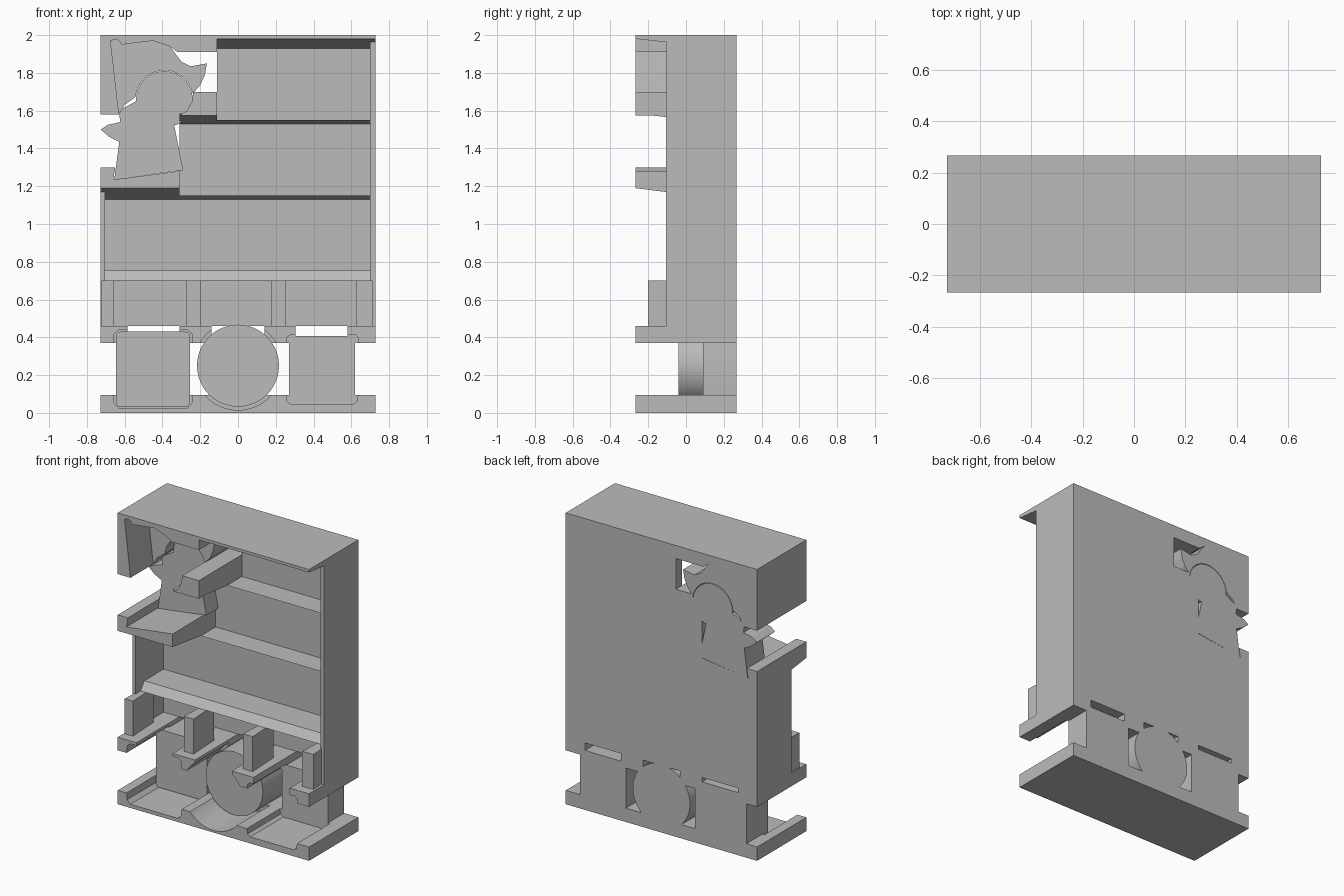
import bpy, bmesh
from math import cos, sin, radians

cube = bpy.data.objects.get("Cube")
if cube:
    bpy.data.objects.remove(cube)

grey = bpy.data.materials.new("plain grey")
grey.use_nodes = True
colour = (0.5, 0.5, 0.5, 1)
grey.diffuse_color = colour
grey.node_tree.nodes["Principled BSDF"].inputs["Base Color"].default_value = colour

FRONT, BACK = -0.267, 0.267
WALL = -0.105      # front edge of the side walls
PANEL = 0.2        # front of the rear panels


def prism(name, outline, start, end, axis="y", smooth=False):
    """Extrude an outline along y (points are x, z) or along x (points are y, z)."""
    bm = bmesh.new()
    place = (lambda a, b, t: (a, t, b)) if axis == "y" else (lambda a, b, t: (t, a, b))
    face = bm.faces.new([bm.verts.new(place(a, b, start)) for a, b in outline])
    out = bmesh.ops.extrude_face_region(bm, geom=[face])
    shift = place(0, 0, end - start)
    bmesh.ops.translate(bm, vec=shift, verts=[v for v in out["geom"] if isinstance(v, bmesh.types.BMVert)])
    bmesh.ops.recalc_face_normals(bm, faces=bm.faces)
    mesh = bpy.data.meshes.new(name)
    bm.to_mesh(mesh)
    bm.free()
    mesh.materials.append(grey)
    obj = bpy.data.objects.new(name, mesh)
    bpy.context.collection.objects.link(obj)
    if smooth:
        bpy.context.view_layer.objects.active = obj
        obj.select_set(True)
        bpy.ops.object.shade_smooth_by_angle(angle=radians(30))
        obj.select_set(False)
    return obj


def rect(x0, x1, z0, z1):
    return [(x0, z0), (x1, z0), (x1, z1), (x0, z1)]


def arc(cx, cz, r, a0, a1, n):
    return [(cx + r * cos(radians(a0 + (a1 - a0) * i / n)),
             cz + r * sin(radians(a0 + (a1 - a0) * i / n))) for i in range(n + 1)]


def rounded(x0, x1, z0, z1, r):
    pts = []
    for cx, cz, a in ((x1 - r, z1 - r, 0), (x0 + r, z1 - r, 90), (x0 + r, z0 + r, 180), (x1 - r, z0 + r, 270)):
        pts += arc(cx, cz, r, a, a + 90, 5)
    return pts


# Side walls
prism("right_wall", rect(0.7, 0.727, 0.37, 2), WALL, BACK)
prism("left_wall", rect(-0.727, -0.705, 0.46, 1.19), WALL, BACK)

# Rear panels of the stepped compartments
for name, x0, z0, z1 in (("upper", -0.11, 1.55, 2), ("middle", -0.31, 1.15, 1.58),
                         ("lower", -0.727, 0.7, 1.19), ("bin", -0.727, 0.46, 0.7)):
    prism(name + "_rear_panel", rect(x0, 0.727, z0, z1), PANEL, BACK)

# Sloping top slab and the thin wedge shelves
prism("top_slab", [(FRONT, 2), (FRONT, 1.98), (PANEL, 1.93), (BACK, 1.93), (BACK, 2)], -0.11, 0.727, "x")
for name, x0, z in (("upper_shelf", -0.11, 1.55), ("middle_shelf", -0.31, 1.15)):
    prism(name, [(0.04, z), (PANEL, z), (PANEL, z - 0.02)], x0, 0.705, "x")
prism("sill", [(-0.05, 0.7), (-0.01, 0.755), (BACK, 0.755), (BACK, 0.7)], -0.71, 0.705, "x")

# Upper left block, hollowed around the bird's crest
prism("upper_left_block", [
    (-0.727, 1.58), (-0.63, 1.58), (-0.675, 1.97), (-0.64, 1.98), (-0.615, 1.95), (-0.45, 1.97),
    (-0.36, 1.94), (-0.32, 1.91), (-0.11, 1.91), (-0.11, 2), (-0.727, 2)], FRONT, BACK)

# Bracket beside the bird's head and the ledge under its feet
prism("head_bracket", [(-0.11, 1.7), (-0.237, 1.7), (-0.243, 1.65), (-0.27, 1.6), (-0.31, 1.575), (-0.11, 1.575)],
      FRONT, BACK)
prism("bracket_underside", [(FRONT, 1.585), (PANEL, 1.585), (PANEL, 1.53)], -0.31, -0.11, "x")
prism("bird_ledge", [(-0.727, 1.19), (-0.31, 1.19), (-0.31, 1.28), (-0.66, 1.235), (-0.65, 1.3), (-0.727, 1.3)],
      FRONT, BACK)
prism("ledge_underside", [(FRONT, 1.19), (PANEL, 1.19), (PANEL, 1.13)], -0.727, -0.31, "x")

# Bird: body, head and tail set back, crest and beak in front
prism("bird_body", [(-0.63, 1.6), (-0.62, 1.5), (-0.655, 1.235), (-0.29, 1.285), (-0.345, 1.56), (-0.4, 1.65)],
      0.07, BACK)
prism("bird_head", arc(-0.39, 1.66, 0.15, -65, 170, 20) + [(-0.54, 1.65), (-0.63, 1.6), (-0.6, 1.54)],
      0.07, BACK, smooth=True)
prism("bird_tail", [(-0.727, 1.5), (-0.69, 1.525), (-0.6, 1.545), (-0.6, 1.42), (-0.68, 1.46)], 0.07, BACK)
prism("bird_crest", [
    (-0.68, 1.985), (-0.64, 1.985), (-0.615, 1.955), (-0.45, 1.975), (-0.36, 1.94), (-0.3, 1.86), (-0.25, 1.835),
    (-0.165, 1.85), (-0.175, 1.79), (-0.2, 1.735), (-0.24, 1.69)]
    + arc(-0.39, 1.66, 0.153, 15, 175, 16) + [(-0.6, 1.63), (-0.63, 1.58)], -0.02, BACK)

# Base slab with grooves for the two blocks and the drum
groove = [(-0.727, 0), (-0.727, 0.095), (-0.66, 0.095), (-0.655, 0.05), (-0.63, 0.025), (-0.27, 0.025),
          (-0.245, 0.05), (-0.24, 0.095)]
groove += arc(0, 0.25, 0.235, 221, 319, 16)
groove += [(0.255, 0.095), (0.26, 0.06), (0.28, 0.045), (0.61, 0.045), (0.63, 0.06), (0.635, 0.095),
           (0.727, 0.095), (0.727, 0)]
prism("base_front", groove, FRONT, 0.09)
prism("base_back", rect(-0.727, 0.727, 0, 0.095), 0.09, BACK)

# Blocks and drum
prism("left_block", rounded(-0.645, -0.255, 0.03, 0.43, 0.025), 0.03, BACK, smooth=True)
prism("right_block", rounded(0.27, 0.62, 0.045, 0.408, 0.02), 0.09, BACK, smooth=True)
prism("drum", arc(0, 0.25, 0.217, 0, 352.5, 47), -0.04, BACK, smooth=True)

# Prongs between the blocks, hollowed in front and plain behind
drum_left = arc(0, 0.25, 0.235, 127, 149, 5)
prongs = {
    "left_prong": [(-0.727, 0.37), (-0.727, 0.46), (-0.585, 0.46), (-0.585, 0.44), (-0.63, 0.44), (-0.655, 0.42),
                   (-0.66, 0.37)],
    "left_middle_prong": [(-0.24, 0.37), (-0.245, 0.42), (-0.27, 0.44), (-0.31, 0.44), (-0.31, 0.46),
                          (-0.14, 0.46)] + drum_left,
    "right_middle_prong": [(0.255, 0.37), (0.26, 0.4), (0.28, 0.415), (0.305, 0.415), (0.305, 0.46),
                           (0.14, 0.46)] + [(-x, z) for x, z in drum_left],
    "right_prong": [(0.727, 0.37), (0.727, 0.46), (0.58, 0.46), (0.58, 0.415), (0.62, 0.415), (0.635, 0.4),
                    (0.64, 0.37)],
}
for name, outline in prongs.items():
    prism(name, outline, FRONT, 0.09)
    xs = [p[0] for p in outline]
    prism(name + "_back", rect(min(xs), max(xs), 0.37, 0.46), 0.09, BACK)

# Tapered bin dividers, extruded upward by standing the profile along z
for name, x, w in (("left_edge", -0.69, 0.02), ("left", -0.235, 0.025), ("right", 0.215, 0.025), ("right_edge", 0.67, 0.03)):
    divider = prism(name + "_divider", [(x - w, -0.04), (x + w, -0.04), (x + w + 0.012, PANEL), (x - w - 0.012, PANEL)],
                    -0.46, -0.7)
    divider.rotation_euler.x = radians(-90)
    divider.scale.z = 1
    for v in divider.data.vertices:
        v.co = (v.co.x, -v.co.y * -1, -v.co.z)
